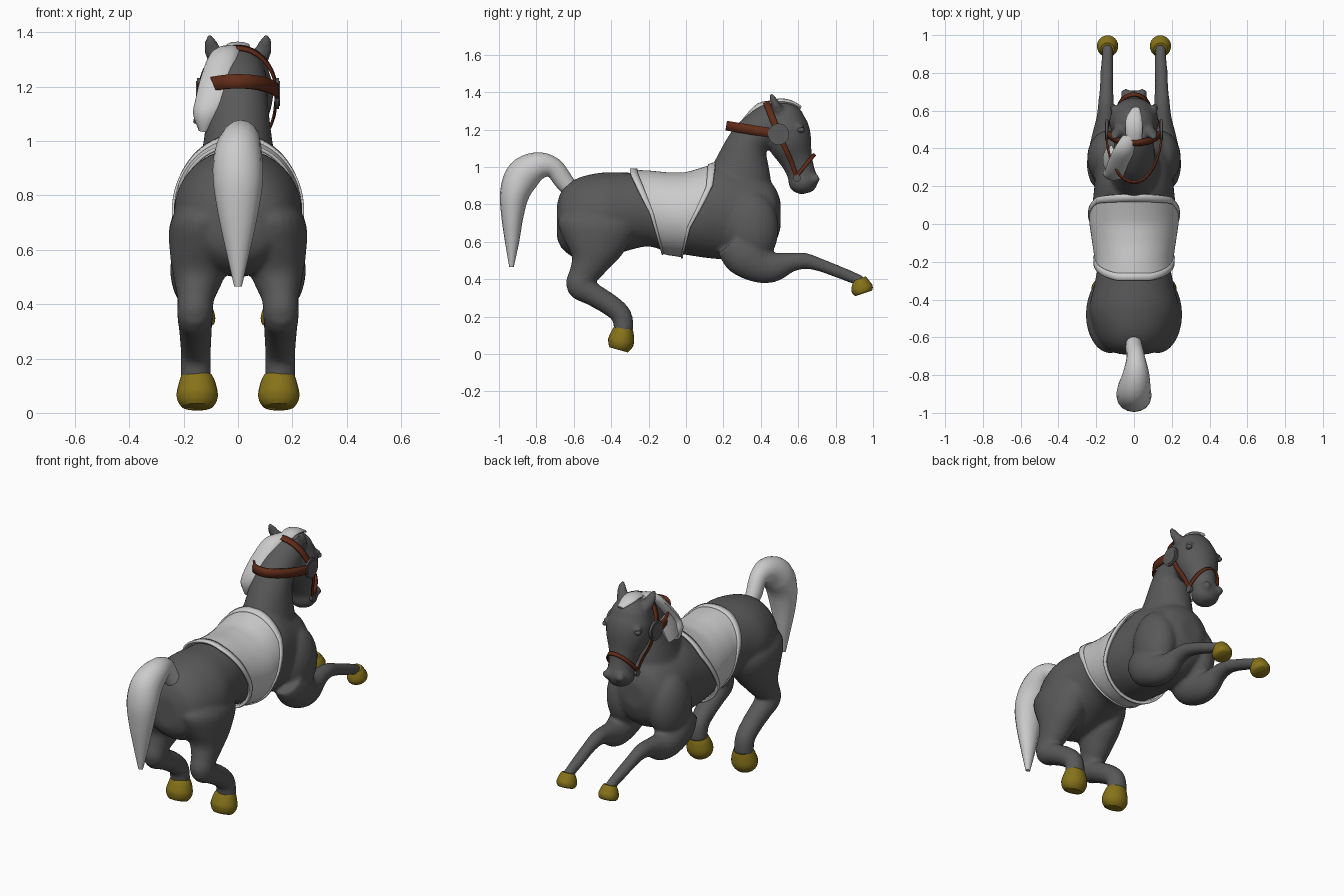
import bpy, bmesh, math
from mathutils import Vector, Matrix

if "Cube" in bpy.data.objects:
    bpy.data.objects.remove(bpy.data.objects["Cube"])

X = Vector((1, 0, 0))
DARK, LIGHT = (.1, .1, .1, 1), (.62, .62, .62, 1)
GOLD, BROWN = (.24, .17, .01, 1), (.12, .025, .01, 1)
mats = {}


def make(name, bm, color):
    bmesh.ops.recalc_face_normals(bm, faces=bm.faces)
    for f in bm.faces:
        f.smooth = True
    me = bpy.data.meshes.new(name)
    bm.to_mesh(me)
    bm.free()
    me.set_sharp_from_angle(angle=math.radians(50))
    if color not in mats:
        mats[color] = bpy.data.materials.new("colour_%d" % len(mats))
        mats[color].diffuse_color = color
    me.materials.append(mats[color])
    ob = bpy.data.objects.new(name, me)
    bpy.context.collection.objects.link(ob)
    return ob


def spline(pts, steps=4):
    """Catmull-Rom resampling of tuples of any length."""
    out = []
    for i in range(len(pts) - 1):
        a, b, c, d = pts[max(i - 1, 0)], pts[i], pts[i + 1], pts[min(i + 2, len(pts) - 1)]
        for s in range(steps):
            t = s / steps
            out.append([.5 * (2 * q + (r - p) * t + (2 * p - 5 * q + 4 * r - e) * t * t
                              + (3 * q - p - 3 * r + e) * t ** 3) for p, q, r, e in zip(a, b, c, d)])
    return out + [list(pts[-1])]


def loft(bm, pts, n=24, up=None, sx=1, steps=4):
    """Elliptical tube through (x, y, z, side radius, in-plane radius)."""
    P = spline(pts, steps)
    C = [Vector((sx * p[0], p[1], p[2])) for p in P]
    rings = []
    for i, p in enumerate(P):
        t = C[min(i + 1, len(C) - 1)] - C[max(i - 1, 0)]
        v = up or t.cross(X).normalized()
        rings.append([bm.verts.new(C[i] + X * p[3] * math.cos(a) + v * p[4] * math.sin(a))
                      for a in (2 * math.pi * k / n for k in range(n))])
    for r, s in zip(rings, rings[1:]):
        for k in range(n):
            bm.faces.new((r[k], r[(k + 1) % n], s[(k + 1) % n], s[k]))
    bm.faces.new(rings[0])
    bm.faces.new(rings[-1])


def ball(bm, c, r):
    bmesh.ops.create_uvsphere(bm, u_segments=24, v_segments=16, radius=1,
                              matrix=Matrix.Translation(c) @ Matrix.Diagonal((*r, 1)))


def interp(table, v):
    for a, b in zip(table, table[1:]):
        if v <= b[0]:
            t = max(0, (v - a[0]) / (b[0] - a[0]))
            return [p + (q - p) * t for p, q in zip(a, b)]
    return list(table[-1])


# body: torso rings as (y, bottom, top, half width)
torso = [(-.69, .62, .80, .07), (-.66, .56, .88, .15), (-.58, .51, .94, .205), (-.45, .51, .97, .235),
         (-.32, .55, .97, .21), (-.2, .575, .965, .19), (-.1, .545, .955, .205), (0, .53, .955, .22),
         (.1, .515, .985, .22), (.2, .505, 1.02, .21), (.3, .5, .99, .205), (.4, .52, .95, .19),
         (.47, .58, .9, .15), (.505, .67, .82, .07)]
body = bmesh.new()
loft(body, [(0, y, (b + t) / 2, w, (t - b) / 2) for y, b, t, w in torso], 40, Vector((0, 0, 1)))
# neck
loft(body, [(0, .27, .82, .17, .2), (0, .29, .95, .135, .168), (0, .33, 1.125, .112, .11),
            (0, .42, 1.21, .108, .11), (0, .50, 1.25, .1, .11)])
# head
loft(body, [(0, .49, 1.29, .07, .05), (0, .505, 1.265, .105, .10), (0, .535, 1.20, .13, .122),
            (0, .56, 1.12, .122, .115), (0, .59, 1.04, .088, .088), (0, .615, .97, .072, .076),
            (0, .63, .915, .08, .08), (0, .64, .88, .062, .06), (0, .645, .86, .03, .03)])
ball(body, (0, .53, 1.245), (.115, .105, .1))
for s in (1, -1):
    # hind leg
    loft(body, [(.11, -.47, .80, .08, .13), (.125, -.475, .70, .125, .21), (.135, -.49, .58, .115, .165),
                (.145, -.515, .49, .09, .105), (.155, -.55, .42, .068, .078), (.158, -.565, .365, .066, .075),
                (.157, -.50, .32, .062, .062), (.156, -.41, .265, .058, .058), (.155, -.345, .205, .055, .055),
                (.155, -.332, .12, .056, .052)], sx=s)
    # foreleg and shoulder
    ball(body, (s * .14, .35, .67), (.108, .145, .2))
    loft(body, [(.155, .25, .60, .08, .1), (.16, .31, .53, .09, .115), (.16, .39, .475, .08, .095),
                (.155, .47, .465, .068, .08), (.15, .56, .49, .05, .053), (.148, .64, .497, .042, .043),
                (.146, .72, .475, .036, .035), (.143, .82, .437, .034, .033), (.14, .90, .405, .03, .031),
                (.14, .94, .385, .03, .03)], sx=s)
    # ear, brow, nostril
    loft(body, [(.075, .50, 1.29, .035, .03), (.09, .48, 1.33, .034, .026), (.1, .465, 1.365, .024, .018),
                (.105, .45, 1.395, .008, .008)], 16, sx=s)
    ball(body, (s * .103, .61, 1.215), (.022, .022, .016))
    ball(body, (s * .045, .695, .935), (.025, .022, .026))
ob = make("horse_body", body, DARK)
m = ob.modifiers.new("merge", 'REMESH')
m.mode, m.voxel_size, m.use_smooth_shade = 'VOXEL', .011, True
m = ob.modifiers.new("soften", 'SMOOTH')
m.factor, m.iterations = .5, 6

# eyes and hooves
for s, side in ((1, "right"), (-1, "left")):
    bm = bmesh.new()
    ball(bm, (s * .11, .615, 1.198), (.016, .02, .014))
    make("eye_" + side, bm, DARK)
    bm = bmesh.new()
    loft(bm, [(.152, -.333, .14, .056, .05), (.15, -.338, .115, .066, .06), (.15, -.347, .07, .076, .07),
              (.15, -.355, .04, .07, .062), (.15, -.36, .022, .055, .05)], sx=s)
    make("hind_hoof_" + side, bm, GOLD)
    bm = bmesh.new()
    loft(bm, [(.14, .926, .402, .036, .036), (.14, .932, .385, .047, .045), (.14, .94, .355, .056, .058),
              (.14, .947, .333, .054, .054), (.14, .95, .324, .045, .045)], sx=s)
    make("fore_hoof_" + side, bm, GOLD)

# tail
bm = bmesh.new()
loft(bm, [(0, -.60, .86, .035, .04), (0, -.65, .92, .045, .05), (.01, -.71, .995, .05, .055),
          (.01, -.79, 1.005, .07, .075), (0, -.87, .955, .088, .092), (0, -.915, .86, .092, .08),
          (0, -.928, .74, .075, .06), (0, -.93, .6, .045, .038), (0, -.933, .465, .014, .012)], 16)
make("tail", bm, LIGHT)

# mane hanging on the left, and forelock between the ears
bm = bmesh.new()
loft(bm, [(-.02, .47, 1.335, .04, .02), (-.05, .40, 1.315, .055, .03), (-.07, .335, 1.24, .065, .035),
          (-.085, .28, 1.16, .07, .035), (-.11, .27, 1.1, .055, .04), (-.125, .28, 1.04, .02, .03)], 12)
loft(bm, [(-.12, .37, 1.2, .015, .05), (-.135, .35, 1.13, .018, .06), (-.15, .34, 1.07, .015, .05)], 10)
make("mane", bm, LIGHT)
bm = bmesh.new()
loft(bm, [(0, .44, 1.335, .04, .015), (0, .5, 1.35, .045, .016), (0, .56, 1.343, .042, .014),
          (.01, .615, 1.318, .02, .008)], 12)
make("forelock", bm, LIGHT)


# saddle blanket wrapped round the torso, with raised rims
def wrap(name, s0, s1, off, cols):
    front = [(.53, -.02), (.7, .02), (.91, .135), (1.04, .15)]
    back = [(.53, -.13), (.75, -.19), (1.0, -.29)]
    bm, rows, n = bmesh.new(), [], 64
    for k in range(n):
        a = 2 * math.pi * k / n
        z = .77 + .25 * math.cos(a)
        y0, y1 = interp(back, z)[1], interp(front, z)[1]
        row = []
        for j in range(cols + 1):
            y = y0 + (y1 - y0) * (s0 + (s1 - s0) * j / cols)
            _, b, t, w = interp(torso, y)
            row.append(bm.verts.new(((w + off) * math.sin(a), y, (b + t) / 2 + ((t - b) / 2 + off) * math.cos(a))))
        rows.append(row)
    for k in range(n):
        r, q = rows[k], rows[(k + 1) % n]
        for j in range(cols):
            bm.faces.new((r[j], r[j + 1], q[j + 1], q[j]))
    m = make(name, bm, LIGHT).modifiers.new("thick", 'SOLIDIFY')
    m.thickness = .012


wrap("saddle_blanket", 0, 1, .016, 14)
wrap("blanket_rim_back", -.02, .07, .023, 2)
wrap("blanket_rim_front", .93, 1.02, .023, 2)


# bridle straps: half-ellipse ribbons standing across the head
def strap(name, c, rx, v, width):
    bm, c, v = bmesh.new(), Vector(c), Vector(v)
    w = X.cross(v).normalized() * width / 2
    rows = []
    for k in range(33):
        a = math.pi * k / 32
        p = c + X * rx * math.cos(a) + v * math.sin(a)
        rows.append((bm.verts.new(p - w), bm.verts.new(p + w)))
    for r, q in zip(rows, rows[1:]):
        bm.faces.new((r[0], r[1], q[1], q[0]))
    m = make(name, bm, BROWN).modifiers.new("thick", 'SOLIDIFY')
    m.thickness, m.offset = .01, 0


strap("rein_loop", (0, .495, 1.175), .147, (0, -.275, .045), .052)
strap("crown_strap", (0, .495, 1.175), .142, (0, -.065, .168), .035)
strap("nose_band", (0, .59, .95), .09, (0, .095, .115), .02)
for s, side in ((1, "right"), (-1, "left")):
    bm = bmesh.new()
    loft(bm, [(.142, .495, 1.175, .006, .015), (.132, .535, 1.09, .006, .014), (.105, .565, 1.02, .006, .013),
              (.087, .592, .945, .006, .012)], 10, sx=s)
    make("cheek_strap_" + side, bm, BROWN)
    # round cheek disc and bit ring
    turn = Matrix.Rotation(math.pi / 2, 4, 'Y')
    bm = bmesh.new()
    for r, d in ((.057, .014), (.046, .02)):
        bmesh.ops.create_cone(bm, cap_ends=True, segments=32, radius1=r, radius2=r, depth=d,
                              matrix=Matrix.Translation((s * .144, .495, 1.175)) @ turn)
    make("cheek_disc_" + side, bm, DARK)
    bm = bmesh.new()
    bmesh.ops.create_cone(bm, cap_ends=True, segments=20, radius1=.02, radius2=.02, depth=.016,
                          matrix=Matrix.Translation((s * .087, .593, .94)) @ turn)
    make("bit_ring_" + side, bm, DARK)

for m in bpy.data.materials:
    if m.users and not m.is_grease_pencil:
        m.use_nodes = True
        m.node_tree.nodes["Principled BSDF"].inputs["Base Color"].default_value = m.diffuse_color
